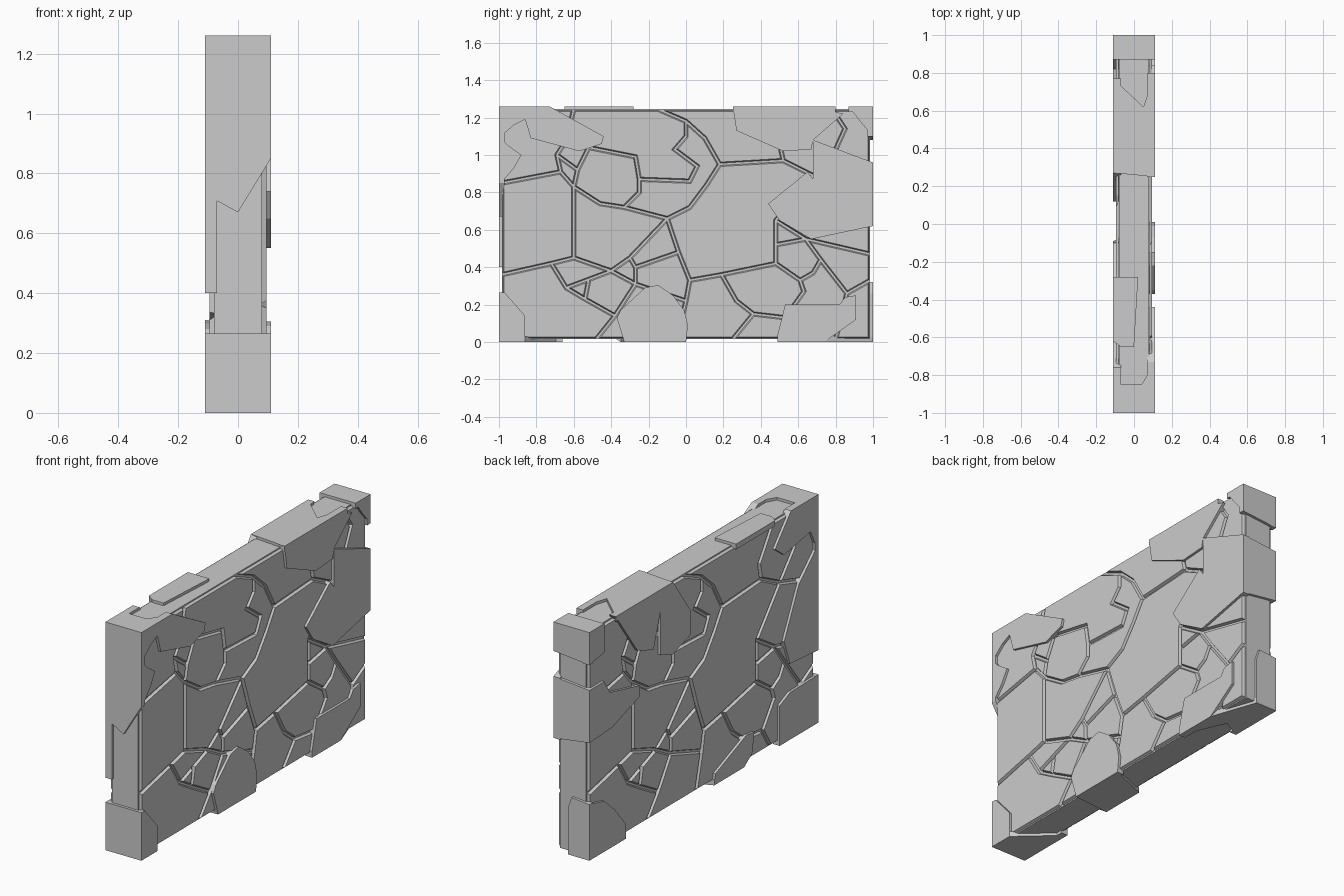
import bpy, bmesh, math
from mathutils import Vector
from mathutils.geometry import delaunay_2d_cdt

if "Cube" in bpy.data.objects:
    bpy.data.objects.remove(bpy.data.objects["Cube"])

def finish(bm, name):
    me = bpy.data.meshes.new(name)
    bm.to_mesh(me)
    bm.free()
    ob = bpy.data.objects.new(name, me)
    bpy.context.collection.objects.link(ob)
    return ob

def prism(name, pts, place, lo, hi):
    """Extrude an outline between two depths; place(a, b, depth) gives xyz."""
    bm = bmesh.new()
    f = bm.faces.new([bm.verts.new(place(a, b, lo)) for a, b in pts])
    move = Vector(place(0, 0, hi)) - Vector(place(0, 0, lo))
    r = bmesh.ops.extrude_face_region(bm, geom=[f], use_keep_orig=True)
    bmesh.ops.translate(bm, vec=move, verts=[v for v in r["geom"] if isinstance(v, bmesh.types.BMVert)])
    bmesh.ops.recalc_face_normals(bm, faces=bm.faces)
    return finish(bm, name)

# Core of the wall
Y, Z0, Z1, X = 0.985, 0.015, 1.245, 0.08
prism("wall_core", [(-Y, Z0), (Y, Z0), (Y, Z1), (-Y, Z1)], lambda a, b, d: (d, a, b), -X, X)

# Crack lines between the stones (y, z)
upper_cracks = [
    [(-.6, Z1), (-.64, 1.08), (-.69, 1), (-.67, .91), (-.6, .83), (-.6, .45)],
    [(-Y, .85), (-.67, .91)],
    [(-.6, .83), (-.46, .74), (-.33, .72), (-.25, .8), (-.25, .87), (-.27, .99),
     (-.52, 1.04), (-.58, .92), (-.6, .83)],
    [(-.69, 1), (-.58, .92)],
    [(-.33, .72), (-.1, .66), (.02, .72), (.11, .84), (.18, .95), (.52, .97), (.68, .89), (Y, .8)],
    [(-.15, Z1), (0, 1.18), (.1, 1.09), (.18, .95)],
    [(0, 1.18), (0, 1.1), (-.06, 1.03), (.06, .94), (.02, .86), (-.25, .87)],
    [(.52, .97), (.5, 1.06), (.62, Z1)],
    [(.78, Z1), (.85, 1.14), (.8, 1.03), (.68, .89)],
]
lower_cracks = [
    [(-Y, .36), (-.72, .42), (-.6, .45), (-.4, .38), (-.3, .45), (-.1, .66)],
    [(-.1, .66), (-.04, .48), (.02, .33), (0, .22)],
    [(.02, .33), (.19, .36), (.48, .42), (.48, .52), (.48, .65), (.68, .89)],
    [(.48, .42), (.61, .33), (.68, .37), (.72, .44), (.64, .55), (.48, .65)],
    [(.48, .52), (.64, .55), (Y, .47)],
    [(.72, .44), (.86, .26), (Y, .33)],
    [(.61, .33), (.63, .27), (.53, .13)],
    [(.86, .26), (.8, Z0)],
    [(.19, .36), (.27, .22), (.36, .15), (.53, .13), (.6, Z0)],
    [(.36, .15), (.25, Z0)],
    [(-.72, .42), (-.64, .29), (-.54, .23), (-.38, .14), (-.48, Z0)],
    [(-.64, .29), (-.52, .335), (-.4, .38), (-.27, .31), (0, .22), (-.05, Z0)],
    [(-.52, .335), (-.54, .23)],
    [(-.3, .45), (-.27, .4), (-.04, .48)],
    [(-.27, .4), (-.27, .31)],
    [(-.38, .14), (-.27, .31)],
]
border = [(-Y, Z0), (Y, Z0), (Y, Z1), (-Y, Z1), (-Y, Z0)]

# Raised stones, the same layout turned round for the other side
pts, edges = [], []
for line in [border] + upper_cracks + lower_cracks:
    for p in line:
        if p not in pts:
            pts.append(p)
    edges += [(pts.index(a), pts.index(b)) for a, b in zip(line, line[1:])]
vs, es, fs = delaunay_2d_cdt([Vector(p) for p in pts], edges, [], 3, 0.001)[:3]
for name, turn in (("stones_right", 0), ("stones_left", math.pi)):
    bm = bmesh.new()
    bv = [bm.verts.new((X + .001, v.x, v.y)) for v in vs]
    for f in fs:
        bm.faces.new([bv[i] for i in f])
    bm.normal_update()
    if sum(f.normal.x for f in bm.faces) < 0:
        bmesh.ops.reverse_faces(bm, faces=bm.faces)
    cells = bm.faces[:]
    bmesh.ops.inset_individual(bm, faces=cells, thickness=.006, use_even_offset=True)
    bmesh.ops.inset_individual(bm, faces=cells, thickness=.006, depth=.015, use_even_offset=True)
    finish(bm, name).rotation_euler.z = turn

# Plaster slabs on the right face (y, z)
right_slabs = [
    [(-1, 1.26), (-.85, 1.26), (-.86, 1.19), (-.92, 1.16), (-1, 1.09)],
    [(-.87, 1.26), (-.73, 1.26), (-.44, 1.1), (-.45, 1.06), (-.57, 1.02), (-.83, 1.09), (-.86, 1.19)],
    [(-1, 1.1), (-.95, 1.05), (-.88, 1), (-.92, .93), (-.98, .86), (-1, .85)],
    [(-1, 0), (-.86, 0), (-.86, .14), (-.97, .265), (-1, .265)],
    [(-.33, 0), (0, 0), (.01, .09), (-.01, .17), (-.07, .25), (-.15, .305), (-.22, .29), (-.35, .17), (-.37, .13)],
    [(.49, 0), (.74, 0), (.91, .12), (.91, .25), (.85, .24), (.82, .2), (.53, .2), (.49, .04)],
    [(.44, .74), (.65, .91), (.68, .87), (.68, 1.08), (1, .96), (1, .62), (.67, .55), (.5, .65)],
    [(.25, 1.26), (.8, 1.26), (.8, 1.23), (.84, 1.22), (.68, 1.08), (.67, 1.03), (.52, 1.02), (.27, 1.13)],
    [(.87, 1.26), (1, 1.26), (1, 1.1), (.93, 1.18)],
]
# Slabs on the left face (-y, z)
left_slabs = [
    [(-.77, 1.26), (-.27, 1.26), (-.12, 1.05), (-.12, .91), (-.28, .86), (-.38, .9), (-.38, 1.14), (-.44, .95), (-.58, 1)],
    [(-1, .94), (-.87, .94), (-.82, .86), (-.56, .8), (-.56, .74), (-.8, .66), (-1, .65)],
    [(-1, 0), (-1, .31), (-.87, .28), (-.78, .2), (-.68, .08), (-.68, 0)],
    [(-1, 1.26), (-.87, 1.26), (-.87, 1.1), (-1, 1.08)],
    [(.09, 0), (.1, .06), (.37, .17), (.44, .16), (.42, .05), (.35, 0)],
    [(.66, 0), (.66, .22), (.75, .26), (1, .265), (1, 0)],
    [(.7, .56), (.83, .83), (.96, .95), (1, 1), (1, .4), (.75, .42)],
    [(.76, 1.26), (1, 1.26), (1, .94), (.93, 1.08), (.7, 1.04), (.62, 1.1)],
]
for i, s in enumerate(right_slabs):
    prism(f"right_slab_{i}", s, lambda a, b, d: (d, a, b), .07, .11)
for i, s in enumerate(left_slabs):
    prism(f"left_slab_{i}", s, lambda a, b, d: (-d, -a, b), .07, .11)

# Slabs on the two narrow ends (x, z)
W = .11
front_slabs = [
    [(-W, 0), (W, 0), (W, .265), (-W, .265)],
    [(-W, .73), (0, .67), (W, .85), (W, 1.09), (-W, 1.02)],
    [(-W, .94), (W, 1.09), (W, 1.26), (-W, 1.26)],
]
back_slabs = [
    [(-W, 0), (.02, 0), (.02, .26), (0, .32), (-W, .31)],
    [(-W, .65), (W, .62), (W, .96), (-W, .94)],
    [(-W, 1.08), (W, 1.1), (W, 1.26), (-W, 1.26)],
]
for name, group, s in (("front_end", front_slabs, -1), ("back_end", back_slabs, 1)):
    for i, p in enumerate(group):
        prism(f"{name}_slab_{i}", p, lambda a, b, d: (a, s * d, b), .97, 1)

# Slabs on the top and underneath (x, y)
top_slabs = [
    [(-W, -1), (W, -1), (W, -.85), (-W, -.85)],
    [(-W, .87), (W, .87), (W, 1), (-W, 1)],
    [(-W, .27), (W, .25), (W, .8), (.05, .62), (-W, .77)],
    [(-W, -.28), (.02, -.28), (.02, -.31), (0, -.65), (-.07, -.65), (-W, -.62)],
    [(W, -.87), (W, -.73), (.04, -.85)],
]
bottom_slabs = [
    [(-W, -1), (W, -1), (W, -.86), (-W, -.66)],
    [(-W, -.35), (W, -.33), (W, 0), (-W, -.09)],
    [(-W, .68), (0, .74), (W, .49), (W, .74), (.02, 1), (-W, 1)],
]
for name, group, lo, hi in (("top", top_slabs, 1.23, 1.26), ("bottom", bottom_slabs, 0, .03)):
    for i, p in enumerate(group):
        prism(f"{name}_slab_{i}", p, lambda a, b, d: (a, b, d), lo, hi)
